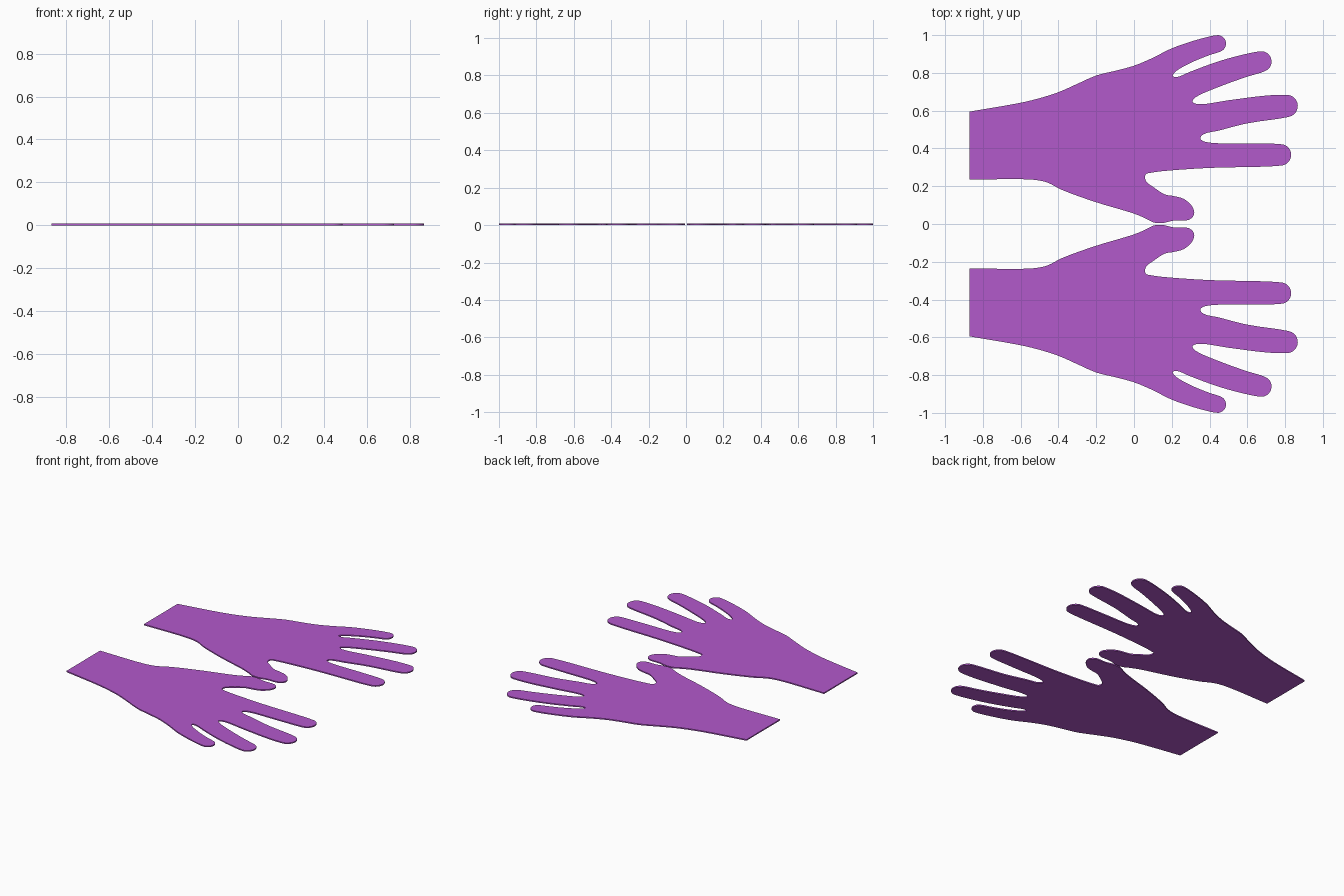
import bpy, bmesh, math
from mathutils import Vector

if "Cube" in bpy.data.objects:
    bpy.data.objects.remove(bpy.data.objects["Cube"])

THICK = 0.008

# Outline sections of one glove, split at the rounded fingertips
thumb = [(-.87, .235), (-.54, .235), (-.46, .22), (-.38, .18), (-.2, .115), (0, .055),
         (.06, .03), (.105, .008), (.15, .005), (.21, .018), (.29, .022), (.318, .05),
         (.31, .09), (.265, .132), (.21, .148), (.165, .156), (.11, .19), (.062, .23),
         (.062, .262), (.1, .273), (.2, .284), (.4, .297)]
index_gap = [(.6, .427), (.38, .434), (.351, .453), (.368, .475), (.45, .495), (.6, .533)]
middle_gap = [(.7, .68), (.5, .655), (.34, .634), (.31, .648), (.325, .67), (.45, .726), (.6, .78)]
ring_gap = [(.6, .902), (.45, .862), (.3, .807), (.23, .779), (.205, .783), (.218, .805),
            (.3, .853), (.4, .894)]
outer_side = [(.35, .98), (.2, .93), (.1, .88), (0, .838), (-.1, .811), (-.2, .786), (-.3, .742),
              (-.4, .698), (-.5, .666), (-.6, .642), (-.87, .595)]


def tip(cx, cy, r, tilt):
    """Rounded fingertip, tilt is the finger direction in degrees."""
    return [(cx + r * math.cos(math.radians(tilt + a)), cy + r * math.sin(math.radians(tilt + a)))
            for a in range(-90, 91, 30)]


def smooth(points, steps=4):
    """Centripetal spline through the points, with sharp ends."""
    p = [Vector(q) for q in points]
    p = [2 * p[0] - p[1]] + p + [2 * p[-1] - p[-2]]
    out = []
    for a, b, c, d in zip(p, p[1:], p[2:], p[3:]):
        t1 = (b - a).length ** .5
        t2 = t1 + (c - b).length ** .5
        t3 = t2 + (d - c).length ** .5
        for i in range(steps):
            t = t1 + (t2 - t1) * i / steps
            a1 = a.lerp(b, t / t1)
            a2 = b.lerp(c, (t - t1) / (t2 - t1))
            a3 = c.lerp(d, (t - t2) / (t3 - t2))
            b1 = a1.lerp(a2, t / t2)
            b2 = a2.lerp(a3, (t - t1) / (t3 - t1))
            out.append(b1.lerp(b2, (t - t1) / (t2 - t1)))
    return out + [p[-2]]


outline = smooth(thumb + tip(.775, .366, .057, 2) + index_gap + tip(.808, .625, .059, 8)
                 + middle_gap + tip(.673, .86, .055, 17) + ring_gap
                 + tip(.442, .955, .045, 16) + outer_side)

purple = bpy.data.materials.new("purple")
purple.diffuse_color = (.45, .1, .6, 1)
purple.use_nodes = True
purple.node_tree.nodes["Principled BSDF"].inputs["Base Color"].default_value = purple.diffuse_color


def glove(name, side):
    """Flat sheet cut to the outline; side -1 mirrors it across y = 0."""
    bm = bmesh.new()
    face = bm.faces.new([bm.verts.new((v.x, side * v.y, 0)) for v in outline])
    face.normal_update()
    if face.normal.z > 0:
        face.normal_flip()
    top = bmesh.ops.extrude_face_region(bm, geom=[face], use_keep_orig=True)["geom"]
    bmesh.ops.translate(bm, vec=(0, 0, THICK),
                        verts=[g for g in top if isinstance(g, bmesh.types.BMVert)])
    bmesh.ops.recalc_face_normals(bm, faces=bm.faces)
    bmesh.ops.triangulate(bm, faces=[f for f in bm.faces if len(f.verts) > 4])
    mesh = bpy.data.meshes.new(name)
    bm.to_mesh(mesh)
    bm.free()
    mesh.materials.append(purple)
    obj = bpy.data.objects.new(name, mesh)
    bpy.context.collection.objects.link(obj)


glove("left_glove", 1)
glove("right_glove", -1)
